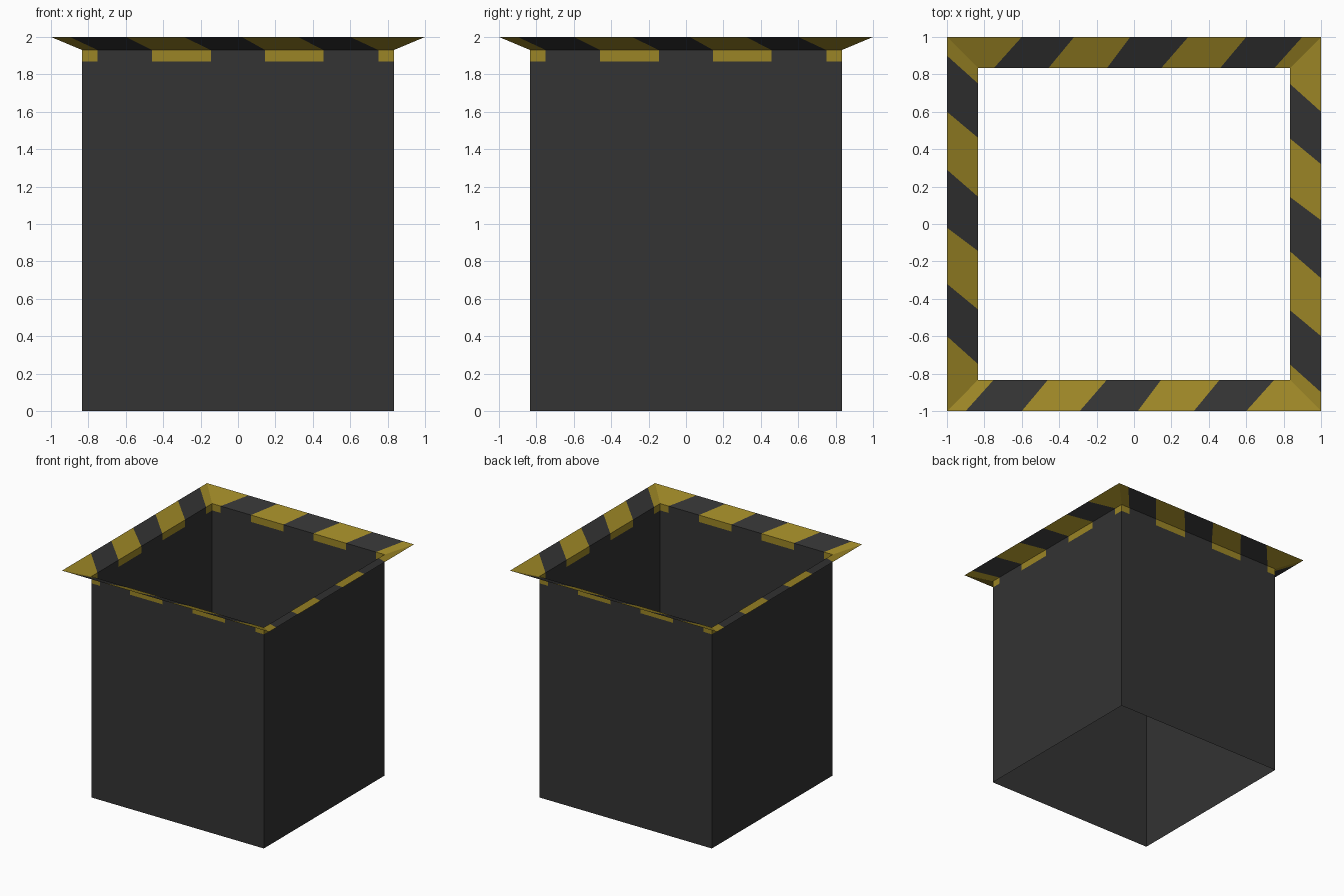
import bpy, bmesh, math
from mathutils import Matrix, Vector

if "Cube" in bpy.data.objects:
    bpy.data.objects.remove(bpy.data.objects["Cube"])


def material(name, rgb):
    m = bpy.data.materials.new(name)
    m.diffuse_color = (*rgb, 1)
    m.use_nodes = True
    m.node_tree.nodes["Principled BSDF"].inputs["Base Color"].default_value = m.diffuse_color
    return m


dark = material("charcoal", (0.033, 0.033, 0.033))
yellow = material("hazard yellow", (0.33, 0.235, 0.019))

W, H, LIP = 0.833, 2.0, 1.93          # wall half width, total height, lip fold height
OUTER = [-1, -0.9, -0.6, -0.29, 0.02, 0.32, 0.6, 1]           # stripe cuts on the rim edge
INNER = [-W, -0.75, -0.46, -0.145, 0.145, 0.458, 0.75, W]     # stripe cuts on the fold


def ring(name, low, high, striped):
    """Four-sided band between two cut rows; each row is (cuts, y, z) on the front side."""
    bm = bmesh.new()
    for k in range(4):
        rot = Matrix.Rotation(k * math.pi / 2, 3, 'Z')
        a, b = ([bm.verts.new(rot @ Vector((x, y, z))) for x in cuts] for cuts, y, z in (low, high))
        for i in range(len(a) - 1):
            f = bm.faces.new((a[i], a[i + 1], b[i + 1], b[i]))
            f.material_index = 1 if striped and i % 2 == 0 else 0
    bmesh.ops.remove_doubles(bm, verts=bm.verts, dist=1e-4)
    me = bpy.data.meshes.new(name)
    bm.to_mesh(me)
    bm.free()
    me.materials.append(dark)
    me.materials.append(yellow)
    ob = bpy.data.objects.new(name, me)
    bpy.context.collection.objects.link(ob)
    return ob


# Shaft walls, open at both ends
ring("shaft_walls", ([-W, W], -W, 0), ([-W, W], -W, 1.87), False)
# Short striped band under the fold
ring("striped_band", (INNER, -W, 1.87), (INNER, -W, LIP), True)
# Flared rim with slanted hazard stripes, facing up
ring("flared_rim", (OUTER, -1, H), (INNER, -W, LIP), True)
